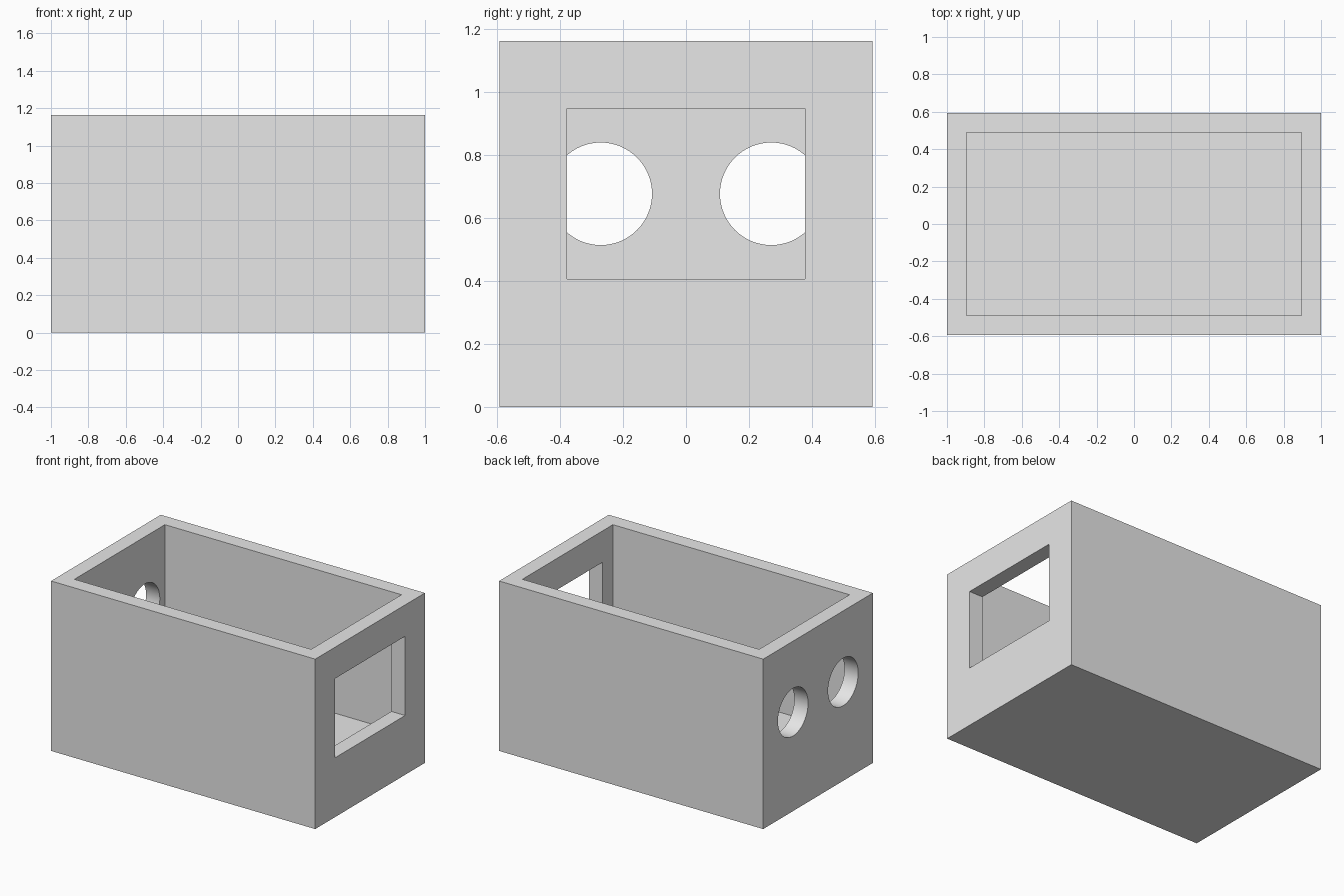
import bpy
from math import pi

old = bpy.data.objects.get("Cube")
if old:
    bpy.data.objects.remove(old, do_unlink=True)

HX, HY, TOP = 1.0, 0.593, 1.163      # outer half sizes and height
WALL, FLOOR = 0.104, 0.217           # wall and floor thickness

grey = bpy.data.materials.new("light_grey")
grey.use_nodes = True
grey.diffuse_color = (0.8, 0.8, 0.8, 1)
grey.node_tree.nodes["Principled BSDF"].inputs["Base Color"].default_value = (0.8, 0.8, 0.8, 1)


def box(name, lo, hi):
    """Box between two opposite corners."""
    bpy.ops.mesh.primitive_cube_add(size=1, location=[(a + b) / 2 for a, b in zip(lo, hi)])
    ob = bpy.context.object
    ob.name = name
    ob.scale = [b - a for a, b in zip(lo, hi)]
    bpy.ops.object.transform_apply(location=True, rotation=True, scale=True)
    ob.data.materials.append(grey)
    return ob


def cut(target, cutter):
    """Subtract the cutter from the target, then remove it."""
    cutter.hide_render = True
    mod = target.modifiers.new(cutter.name, "BOOLEAN")
    mod.operation, mod.solver, mod.object = "DIFFERENCE", "EXACT", cutter
    bpy.ops.object.select_all(action="DESELECT")
    bpy.context.view_layer.objects.active = target
    target.select_set(True)
    bpy.ops.object.modifier_apply(modifier=mod.name)
    bpy.data.objects.remove(cutter, do_unlink=True)


# Open-topped box with a thick floor
case = box("open_case", (-HX, -HY, 0), (HX, HY, TOP))
cut(case, box("cavity", (-HX + WALL, -HY + WALL, FLOOR), (HX - WALL, HY - WALL, TOP + 0.2)))

# Rectangular window in one end wall
cut(case, box("window", (HX - 2 * WALL, -0.379, 0.406), (HX + 0.1, 0.379, 0.948)))

# Pair of round holes in the opposite end wall
for side in (-1, 1):
    bpy.ops.mesh.primitive_cylinder_add(vertices=64, radius=0.163, depth=4 * WALL,
                                        location=(-HX + WALL / 2, side * 0.271, 0.677),
                                        rotation=(0, pi / 2, 0))
    hole = bpy.context.object
    hole.name = "round_hole"
    hole.data.materials.append(grey)
    cut(case, hole)

# Smooth hole walls, sharp edges elsewhere
bpy.context.view_layer.objects.active = case
case.select_set(True)
bpy.ops.object.shade_smooth_by_angle(angle=pi / 6)
